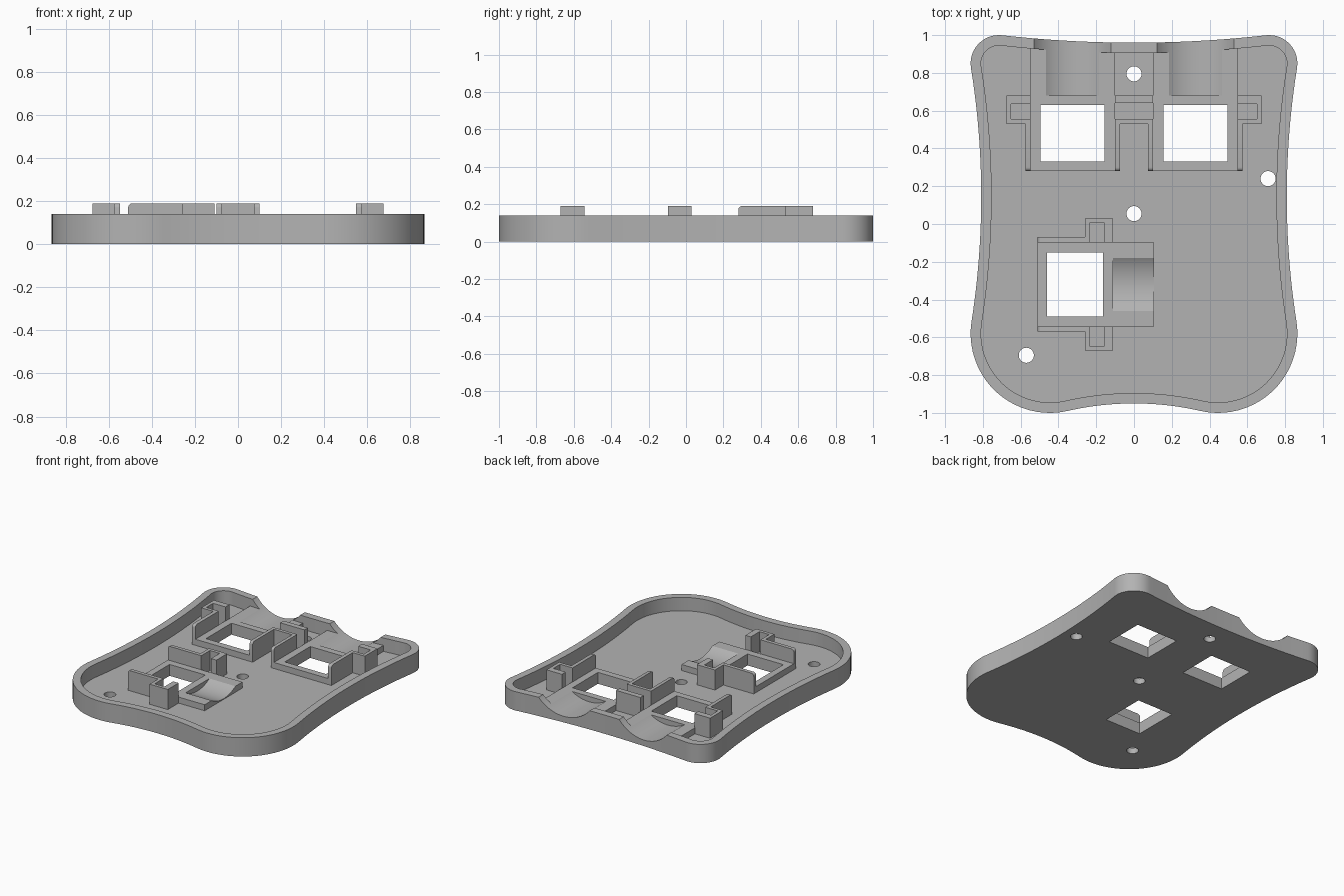
import bpy, bmesh, math
from mathutils import Matrix, Vector

if "Cube" in bpy.data.objects:
    bpy.data.objects.remove(bpy.data.objects["Cube"])

FLOOR, PLATFORM, RIM, TOP = 0.04, 0.085, 0.14, 0.19

grey = bpy.data.materials.new("light_grey")
grey.use_nodes = True
grey.diffuse_color = (0.45, 0.45, 0.45, 1)
bsdf = next(n for n in grey.node_tree.nodes if n.type == 'BSDF_PRINCIPLED')
bsdf.inputs["Base Color"].default_value = grey.diffuse_color


def finish(name, bm):
    bmesh.ops.recalc_face_normals(bm, faces=bm.faces)
    mesh = bpy.data.meshes.new(name)
    bm.to_mesh(mesh)
    bm.free()
    mesh.materials.append(grey)
    ob = bpy.data.objects.new(name, mesh)
    bpy.context.collection.objects.link(ob)
    return ob


def prism(name, pts, z0, z1, round_ends=False):
    """Extrude a flat outline; optionally round the top of narrow wall ends."""
    bm = bmesh.new()
    face = bm.faces.new([bm.verts.new((x, y, z0)) for x, y in pts])
    geom = bmesh.ops.extrude_face_region(bm, geom=[face])["geom"]
    bmesh.ops.translate(bm, vec=(0, 0, z1 - z0),
                        verts=[g for g in geom if isinstance(g, bmesh.types.BMVert)])
    if round_ends:
        ends = [e for e in bm.edges if e.calc_length() < 0.03
                and all(v.co.z > z1 - 1e-4 for v in e.verts)]
        bmesh.ops.bevel(bm, geom=ends, offset=0.02, segments=4, profile=0.5,
                        affect='EDGES')
    return finish(name, bm)


def box(name, x0, x1, y0, y1, z0, z1):
    return prism(name, [(x0, y0), (x1, y0), (x1, y1), (x0, y1)], z0, z1)


def cylinder(name, radius, depth, center, axis, segments):
    bm = bmesh.new()
    turn = Vector((0, 0, 1)).rotation_difference(Vector(axis)).to_matrix().to_4x4()
    bmesh.ops.create_cone(bm, cap_ends=True, segments=segments, radius1=radius,
                          radius2=radius, depth=depth,
                          matrix=Matrix.Translation(center) @ turn)
    return finish(name, bm)


def cut(ob, cutters):
    bpy.context.view_layer.objects.active = ob
    for c in cutters:
        mod = ob.modifiers.new("cut", 'BOOLEAN')
        mod.operation, mod.solver, mod.object = 'DIFFERENCE', 'EXACT', c
        bpy.ops.object.modifier_apply(modifier=mod.name)


# Tray outline: convex corner circles joined by tangent concave arcs
def outline(inset):
    top_c, top_r = Vector((0.715, 0.85)), 0.15
    low_c, low_r = Vector((0.445, -0.58)), 0.42
    back_r, front_r, side_r = 6.26, 1.585, 4.3
    back_c, front_c = Vector((0, 0.96 + back_r)), Vector((0, -0.95 - front_r))
    # centre of the side arc, tangent to both corner circles
    d = low_c - top_c
    ra, rb = side_r + top_r, side_r + low_r
    a = (ra * ra - rb * rb + d.length_squared) / (2 * d.length)
    n = d.normalized()
    side_c = top_c + n * a + Vector((-n.y, n.x)) * math.sqrt(ra * ra - a * a)

    def ang(c, p):
        return math.atan2(p.y - c.y, p.x - c.x)

    def arc(c, r, a0, a1, steps):
        turn = (a1 - a0 + math.pi) % math.tau - math.pi
        return [(c.x + r * math.cos(a0 + turn * i / steps),
                 c.y + r * math.sin(a0 + turn * i / steps)) for i in range(steps)]

    half = arc(back_c, back_r + inset, -math.pi / 2, ang(back_c, top_c), 16)
    half += arc(top_c, top_r - inset, ang(top_c, back_c), ang(top_c, side_c), 14)
    half += arc(side_c, side_r + inset, ang(side_c, top_c), ang(side_c, low_c), 24)
    half += arc(low_c, low_r - inset, ang(low_c, side_c), ang(low_c, front_c), 20)
    half += arc(front_c, front_r + inset, ang(front_c, low_c), math.pi / 2, 16)
    half.append((0, -0.95 + inset))
    return half + [(-x, y) for x, y in half[-2:0:-1]]


tray = prism("tray", outline(0), 0, RIM)
cavity = prism("cavity_cutter", outline(0.055), FLOOR, 0.5)

# Raised platforms around the three square openings
platforms = [box("front_platform", -0.51, 0.105, -0.5425, -0.0975, FLOOR, PLATFORM),
             box("back_right_platform", -0.55, -0.10, 0.28, 0.93, FLOOR, PLATFORM),
             box("back_left_platform", 0.10, 0.55, 0.28, 0.93, FLOOR, PLATFORM)]

# Square openings and cable grooves, one pair per platform
GROOVE_R, GROOVE_Z = 0.265, 0.31
pairs = [(box("opening_cutter", -0.46, -0.165, -0.49, -0.15, -0.1, 0.5),
          cylinder("groove_cutter", GROOVE_R, 0.4, (0.09, -0.32, GROOVE_Z), (1, 0, 0), 96))]
for s in (-1, 1):
    pairs.append((box("opening_cutter", s * 0.325 - 0.17, s * 0.325 + 0.17,
                      0.33, 0.63, -0.1, 0.5),
                  cylinder("groove_cutter", GROOVE_R, 0.5, (s * 0.325, 0.93, GROOVE_Z),
                           (0, 1, 0), 96)))
for plat, pair in zip(platforms, pairs):
    cut(plat, pair)

# Screw holes
screws = [cylinder("screw_cutter", 0.04, 1, (x, y, 0), (0, 0, 1), 32)
          for x, y in [(0, 0.795), (0, 0.055), (0.71, 0.24), (-0.57, -0.695)]]

cut(tray, [cavity] + [p[0] for p in pairs] + [p[1] for p in pairs[1:]] + screws)
for c in [cavity] + [c for p in pairs for c in p] + screws:
    bpy.data.objects.remove(c)

# Clip brackets: a thin side wall ending in a pocketed tab (along, across)
clip = [(0, 0.2225), (0.275, 0.2225), (0.275, 0.325), (0.355, 0.325), (0.355, 0.2225),
        (0.40, 0.2225), (0.40, 0.35), (0.25, 0.35), (0.25, 0.25), (0, 0.25)]
parts = []
for s, side in ((-1, "right"), (1, "left")):
    parts.append(prism("back_%s_clip" % side,
                       [(s * (0.325 + v), 0.28 + u) for u, v in clip], FLOOR, TOP, True))
for s, side in ((-1, "outer"), (1, "inner")):
    parts.append(prism("front_platform_%s_clip" % side,
                       [(-0.51 + u, -0.32 + s * v) for u, v in clip], FLOOR, TOP, True))

# Shared centre clip between the two back openings
bridge = [(0.10, 0.28), (0.10, 0.555), (0.075, 0.53), (0.075, 0.28)]
half = [bridge[3], bridge[0], bridge[1]]
parts.append(prism("centre_clip_wall",
                   half + [(-x, y) for x, y in reversed(half)]
                   + [(-0.075, 0.53), (0.075, 0.53)], FLOOR, TOP, True))
parts.append(box("centre_clip_stop", -0.10, 0.10, 0.64, 0.68, FLOOR, TOP))

# Smooth curved walls, keep edges crisp
bpy.ops.object.select_all(action='DESELECT')
for ob in [tray] + platforms + parts:
    ob.select_set(True)
bpy.context.view_layer.objects.active = tray
bpy.ops.object.shade_smooth_by_angle(angle=math.radians(30))
